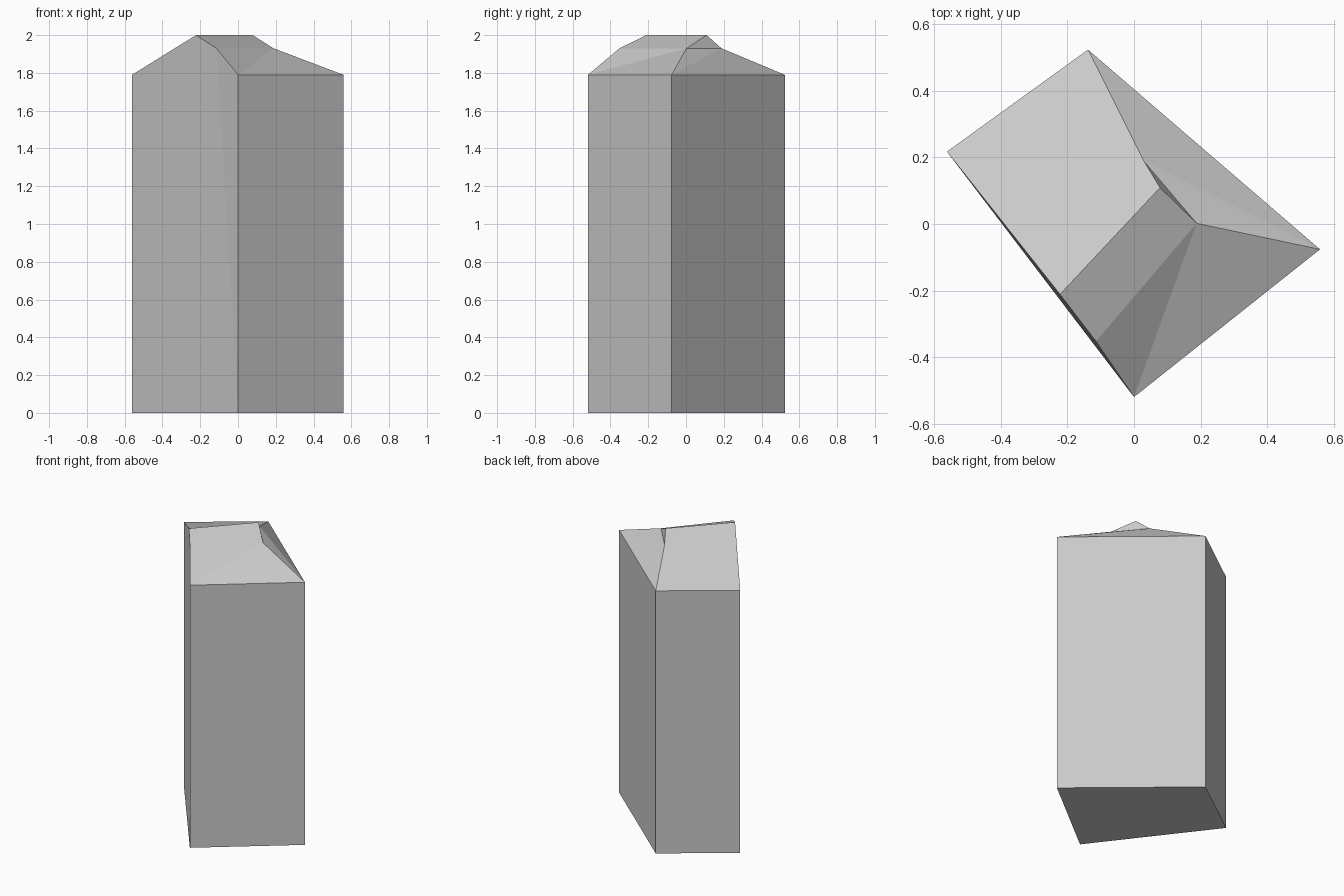
import bpy, bmesh

if "Cube" in bpy.data.objects:
    bpy.data.objects.remove(bpy.data.objects["Cube"])

EAVES, KNEE, RIDGE = 1.79, 1.93, 2.0
# Four-sided footprint: left, back, right, front corners
PLAN = [(-0.561, 0.217), (-0.138, 0.523), (0.558, -0.076), (0.0, -0.519)]

bm = bmesh.new()


def vert(xy, z):
    return bm.verts.new((xy[0], xy[1], z))


base = [vert(p, 0) for p in PLAN]
eave = [vert(p, EAVES) for p in PLAN]
left, back, right, front = eave

# Roof: short ridge and the kneed break points below it
ridge_gable = vert((-0.222, -0.211), RIDGE)
ridge_hip = vert((0.078, 0.109), RIDGE)
knee_back = vert((0.03, 0.188), KNEE)
knee_right = vert((0.188, 0.002), KNEE)
knee_gable = vert((-0.114, -0.352), KNEE)

# Floor and three plain walls
bm.faces.new(base)
for i in range(3):
    bm.faces.new((base[i], base[i + 1], eave[i + 1], eave[i]))

# Gable wall, running up into the ridge end
bm.faces.new((base[3], front, knee_gable))
bm.faces.new((base[0], base[3], knee_gable))
bm.faces.new((base[0], knee_gable, ridge_gable))
bm.faces.new((base[0], ridge_gable, left))

# Roof slopes
for face in (
    (left, ridge_gable, ridge_hip, knee_back, back),        # main slope
    (ridge_gable, knee_gable, knee_right, ridge_hip),       # upper slope
    (knee_gable, front, knee_right),                        # lower slope
    (front, right, knee_right),
    (back, knee_back, right),                               # hip end
    (knee_back, knee_right, right),
    (ridge_hip, knee_right, knee_back),                     # hip tip
):
    bm.faces.new(face)

bmesh.ops.recalc_face_normals(bm, faces=bm.faces[:])
mesh = bpy.data.meshes.new("building")
bm.to_mesh(mesh)
bm.free()
bpy.context.collection.objects.link(bpy.data.objects.new("building", mesh))
